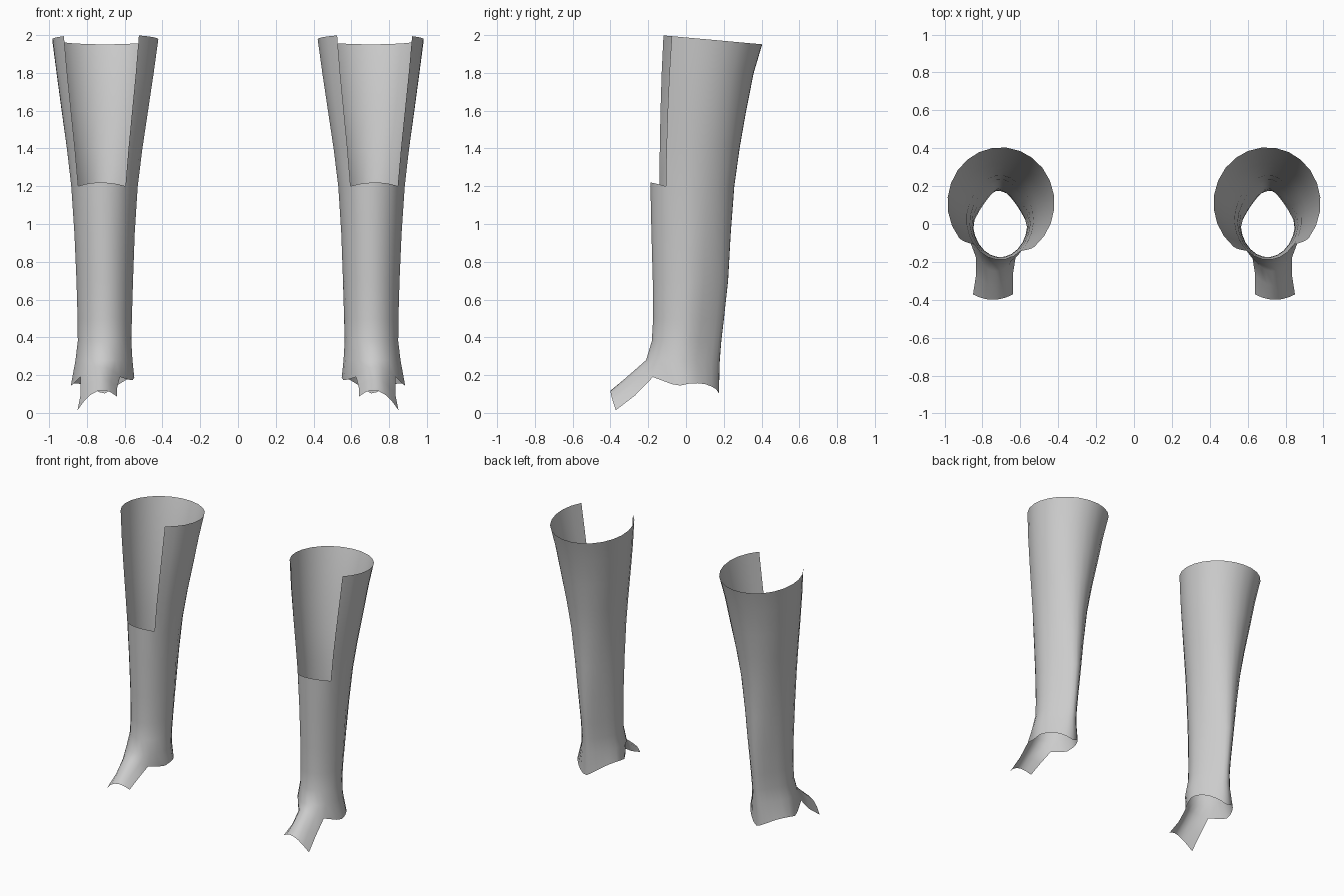
import bpy, math

if "Cube" in bpy.data.objects:
    bpy.data.objects.remove(bpy.data.objects["Cube"])

N = 24                      # columns around each guard
HALF = 3                    # half width of the front opening / instep flap, in columns
TURN = math.radians(6)      # guards toe out slightly

grey = bpy.data.materials.new("plain grey")
grey.diffuse_color = (0.6, 0.6, 0.6, 1)
grey.use_nodes = True
grey.node_tree.nodes["Principled BSDF"].inputs["Base Color"].default_value = grey.diffuse_color

# Leg cross-sections: height, inner x, outer x, front y, back y, calf pinch
RINGS = [
    (2.00, .420, .985, -.185, .405, 0.0),
    (1.80, .445, .962, -.190, .360, 0.0),
    (1.60, .475, .935, -.192, .320, 0.0),
    (1.40, .505, .908, -.192, .285, 0.05),
    (1.20, .530, .885, -.190, .257, 0.12),
    (0.95, .546, .868, -.184, .238, 0.25),
    (0.70, .555, .857, -.177, .224, 0.42),
    (0.50, .561, .851, -.175, .202, 0.50),
    (0.38, .564, .850, -.182, .188, 0.50),
    (0.28, .558, .862, -.212, .180, 0.45),
    (0.15, .548, .887, -.180, .175, 0.32),
]
SLIT = 4                    # ring where the front opening ends
# Lower hem height from the flap edge round to the heel
HEM = [.185, .152, .145, .155, .157, .152, .14, .125, .11, .10]
# Instep flap rows: centre x, half width, y, y bend, z, z drop, tilt
FLAP = [
    (.730, .105, -.250, .075, .245, .055, .000),
    (.737, .097, -.325, .055, .180, .068, .020),
    (.745, .105, -.400, .028, .115, .065, .036),
]


def signed(i):
    return i if i <= N // 2 else i - N


def ring_point(ring, i):
    z, x0, x1, y0, y1, pinch = ring
    a = TURN + math.tau * i / N
    s, c = math.sin(a), -math.cos(a)
    x = (x0 + x1) / 2 + (x1 - x0) / 2 * s * (1 - pinch * max(0, c))
    y = (y0 + y1) / 2 + (y1 - y0) / 2 * c
    return x, y, z, s


def flap_point(row, u):
    cx, hw, y, dy, z, dz, tilt = row
    return cx + hw * u, y + dy * u * u, z - dz * u * u - tilt * u


def build_guard(name, side):
    verts, faces, index = [], [], {}

    def add(key, p):
        index[key] = len(verts)
        verts.append((side * p[0], p[1], p[2]))

    # Tube with sloped rim, open at the upper front, wavy hem
    last = len(RINGS) - 1
    for r, ring in enumerate(RINGS):
        for i in range(N):
            k = signed(i)
            if r < SLIT and abs(k) < HALF:
                continue
            x, y, z, s = ring_point(ring, i)
            if r == 0:
                z = 1.992 - .09 * (y + .05)
            elif r == SLIT and abs(k) < HALF:
                z += .02 * (1 - (k / HALF) ** 2)
            elif r == last:
                if abs(k) <= HALF:
                    x, y, z = flap_point(FLAP[0], k / HALF)
                else:
                    z = HEM[abs(k) - HALF] + .03 * max(0, -s)
            add((r, i), (x, y, z))
    # Instep flap continues from the front of the hem
    for r, row in enumerate(FLAP[1:], last + 1):
        for k in range(-HALF, HALF + 1):
            add((r, k % N), flap_point(row, k / HALF))
    # Faces wherever all four corners exist
    for r in range(last + len(FLAP) - 1):
        for i in range(N):
            j = (i + 1) % N
            quad = [(r, i), (r + 1, i), (r + 1, j), (r, j)]
            if all(q in index for q in quad):
                f = [index[q] for q in quad]
                faces.append(f if side > 0 else f[::-1])

    mesh = bpy.data.meshes.new(name)
    mesh.from_pydata(verts, [], faces)
    mesh.materials.append(grey)
    mesh.shade_smooth()
    obj = bpy.data.objects.new(name, mesh)
    bpy.context.collection.objects.link(obj)


build_guard("right_shin_guard", 1)
build_guard("left_shin_guard", -1)
